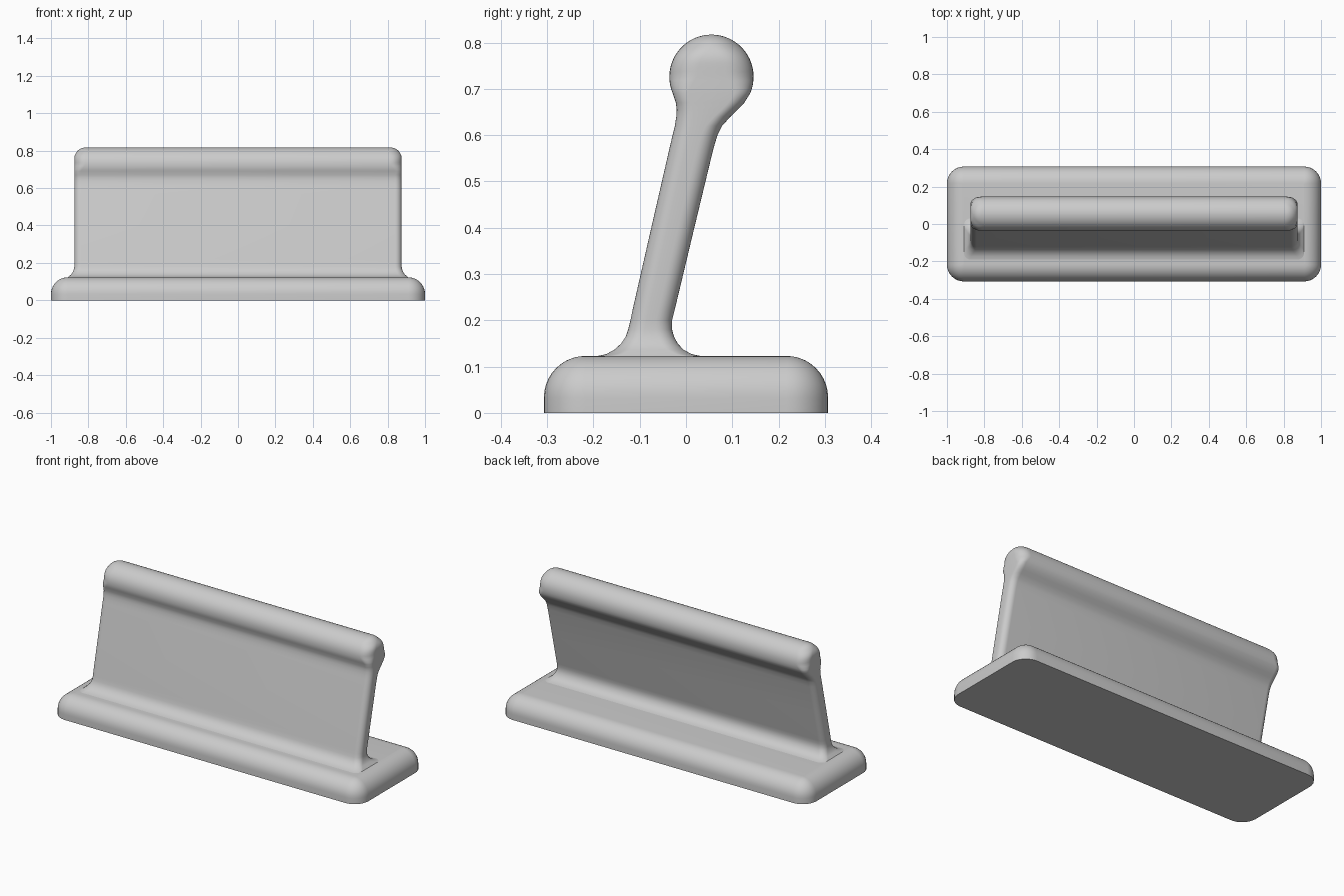
import bpy
import bmesh
from math import sin, cos, pi, radians, sqrt

cube = bpy.data.objects.get("Cube")
if cube:
    bpy.data.objects.remove(cube, do_unlink=True)

grey = bpy.data.materials.new("plain_grey")
grey.use_nodes = True
colour = (0.6, 0.6, 0.6, 1)
grey.diffuse_color = colour
grey.node_tree.nodes["Principled BSDF"].inputs["Base Color"].default_value = colour

STEPS = 8


def ring(bm, z, front, back, half_x, corner):
    """One horizontal rounded rectangle."""
    mid, half_y = (front + back) / 2, (back - front) / 2
    r = min(corner, half_y * 0.98)
    verts = []
    for k, (sx, sy) in enumerate([(1, 1), (-1, 1), (-1, -1), (1, -1)]):
        for i in range(STEPS + 1):
            a = (k + i / STEPS) * pi / 2
            verts.append(bm.verts.new((sx * (half_x - r) + r * cos(a),
                                       mid + sy * (half_y - r) + r * sin(a), z)))
    return verts


def loft(name, rows):
    """Skin a stack of rings and close both ends."""
    bm = bmesh.new()
    rings = [ring(bm, *row) for row in rows]
    n = len(rings[0])
    for low, high in zip(rings, rings[1:]):
        for i in range(n):
            j = (i + 1) % n
            bm.faces.new((low[i], low[j], high[j], high[i]))
    bm.faces.new(rings[0][::-1])
    bm.faces.new(rings[-1])
    mesh = bpy.data.meshes.new(name)
    bm.to_mesh(mesh)
    bm.free()
    obj = bpy.data.objects.new(name, mesh)
    bpy.context.collection.objects.link(obj)
    mesh.materials.append(grey)
    bpy.ops.object.select_all(action="DESELECT")
    obj.select_set(True)
    bpy.context.view_layer.objects.active = obj
    bpy.ops.object.shade_smooth_by_angle(angle=radians(40))
    return obj


# Base slab: straight sides, then a quarter-round shoulder
R = 0.09
rows = [(0, -0.307, 0.307, 1, R)]
for i in range(11):
    a = i / 10 * pi / 2
    inset = R * (1 - cos(a))
    rows.append((0.033 + R * sin(a), inset - 0.307, 0.307 - inset,
                 1 - inset, max(R - inset, 0.004)))
loft("base", rows)

# Upright: flared foot, leaning blade and the neck under the bead
EDGE = 0.035
rows = [(z, f, b, x, EDGE) for z, f, b, x in [
    (0.1232, -0.190, 0.030, 0.909),
    (0.127, -0.172, 0.012, 0.906),
    (0.137, -0.154, -0.006, 0.893),
    (0.150, -0.140, -0.018, 0.884),
    (0.165, -0.130, -0.026, 0.878),
    (0.180, -0.125, -0.030, 0.875),
    (0.200, -0.120, -0.030, 0.875),
    (0.220, -0.116, -0.025, 0.875),
    (0.400, -0.075, 0.018, 0.875),
    (0.570, -0.036, 0.059, 0.875),
    (0.600, -0.029, 0.068, 0.875),
    (0.620, -0.024, 0.078, 0.875),
    (0.640, -0.021, 0.096, 0.875),
    (0.655, -0.020, 0.112, 0.875),
    (0.670, -0.022, 0.126, 0.875)]]

# Round bead along the top, with softened ends
BEAD, SOFT = 0.091, 0.06
for deg in range(-23, 90, 6):
    a = radians(deg)
    up, w = BEAD * sin(a), BEAD * cos(a)
    over = max(0, up - (BEAD - SOFT))
    cut = SOFT - sqrt(SOFT ** 2 - over ** 2)
    blend = min(1, (deg + 23) / 24)
    rows.append((0.726 + up, 0.055 - w, 0.055 + w, 0.875 - cut,
                 EDGE + (SOFT - EDGE) * blend))
rows.append((0.817, 0.053, 0.057, 0.816, 0.001))
loft("upright", rows)
